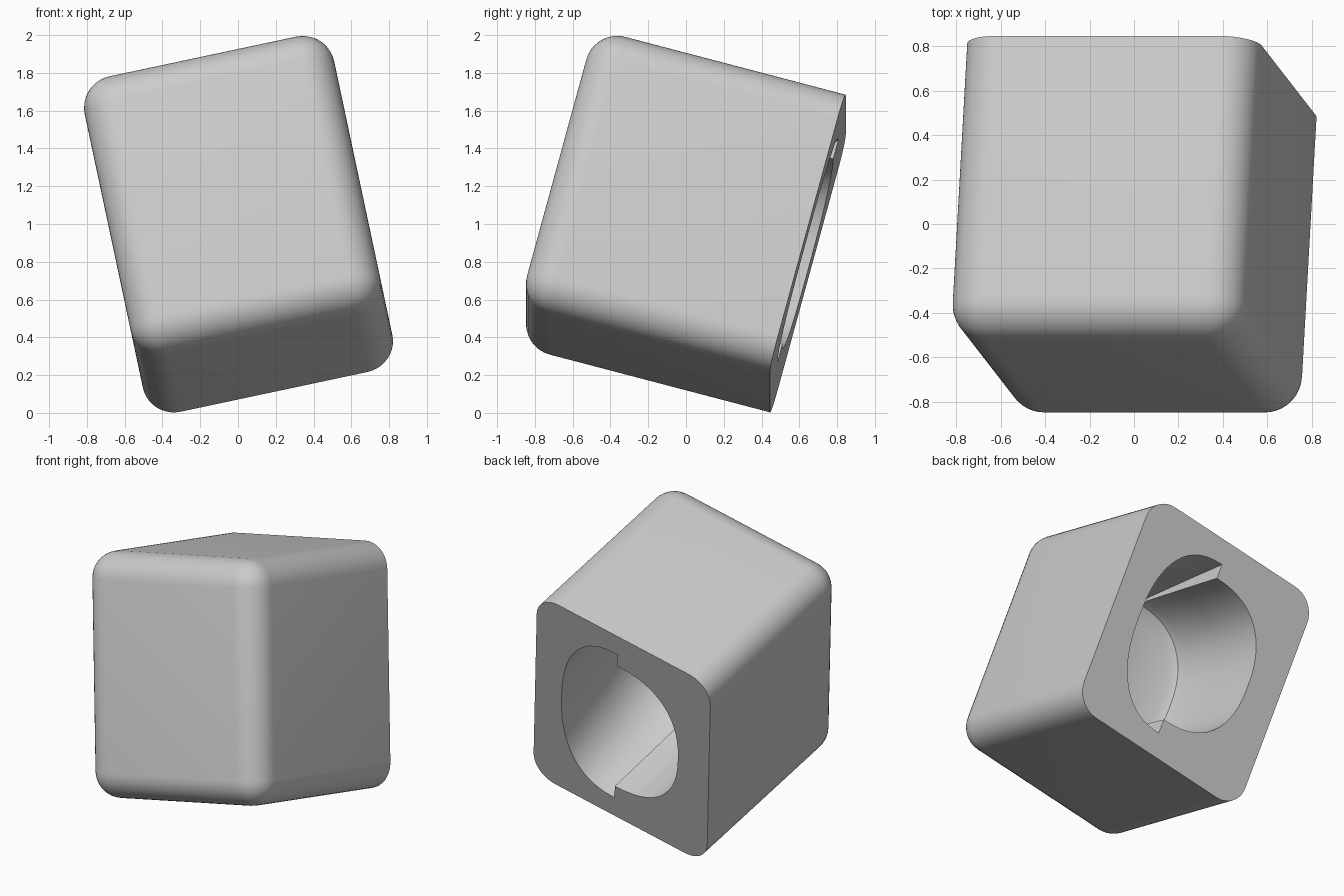
import bpy, bmesh, math
from mathutils import Matrix, Vector

cube = bpy.data.objects.get("Cube")
if cube:
    bpy.data.objects.remove(cube)

WIDTH, DEPTH, HEIGHT, RADIUS = 1.35, 1.377, 1.55, 0.17

# One plain grey material
grey = bpy.data.materials.new("plain_grey")
grey.use_nodes = True
colour = (0.6, 0.6, 0.6, 1)
grey.diffuse_color = colour
grey.node_tree.nodes["Principled BSDF"].inputs["Base Color"].default_value = colour

# The whole block leans back and to one side
tilt = Matrix.Rotation(math.radians(-12), 4, "Y") @ Matrix.Rotation(math.radians(-15), 4, "X")
placement = tilt @ Matrix.Translation((0.21, -0.277, 0.957))


def make_object(name, bm):
    bmesh.ops.recalc_face_normals(bm, faces=bm.faces)
    mesh = bpy.data.meshes.new(name)
    bm.to_mesh(mesh)
    bm.free()
    mesh.materials.append(grey)
    obj = bpy.data.objects.new(name, mesh)
    bpy.context.collection.objects.link(obj)
    obj.matrix_world = placement
    return obj


# Block: every edge rounded except those around the flat back
bm = bmesh.new()
bmesh.ops.create_cube(bm, size=1)
bmesh.ops.scale(bm, vec=(WIDTH, DEPTH, HEIGHT), verts=bm.verts)
rounded = [e for e in bm.edges if not all(v.co.y > 0 for v in e.verts)]
bmesh.ops.bevel(bm, geom=rounded, offset=RADIUS, segments=10, profile=0.5, affect="EDGES")
body = make_object("block_body", bm)


def half_outline(side, wide, tall, power=2.4, steps=28):
    """Half of a soft squarish oval, from top to bottom or back up."""
    points = []
    for i in range(steps + 1):
        a = math.pi * i / steps
        s, c = max(math.sin(a), 0), math.cos(a)
        x = side * wide * s ** (2 / power)
        z = side * tall * math.copysign(abs(c) ** (2 / power), c)
        points.append((x, z))
    return points


# Socket: two unequal halves that merge into one oval further in
def ring(bm, depth, left, right):
    outline = half_outline(1, *left) + half_outline(-1, *right)
    return [bm.verts.new((x + 0.045, DEPTH / 2 - depth, z)) for x, z in outline]


levels = [
    (-0.1, (0.42, 0.635), (0.48, 0.525)),
    (0.0, (0.425, 0.62), (0.48, 0.52)),
    (0.4, (0.46, 0.57), (0.475, 0.51)),
    (0.74, (0.47, 0.525), (0.465, 0.5)),
    (0.80, (0.45, 0.5), (0.45, 0.48)),
    (0.83, (0.40, 0.45), (0.40, 0.43)),
]
bm = bmesh.new()
rings = [ring(bm, *level) for level in levels]
for a, b in zip(rings, rings[1:]):
    for i in range(len(a)):
        j = (i + 1) % len(a)
        bm.faces.new((a[i], a[j], b[j], b[i]))
bm.faces.new(rings[0])
bm.faces.new(rings[-1])
cutter = make_object("socket_cutter", bm)
cutter.hide_render = True

cut = body.modifiers.new("socket", "BOOLEAN")
cut.operation, cut.solver, cut.object = "DIFFERENCE", "EXACT", cutter

# Bake the cut, then shade smooth with sharp rims
bpy.context.view_layer.objects.active = body
body.select_set(True)
bpy.ops.object.modifier_apply(modifier="socket")
bpy.data.objects.remove(cutter)
bpy.ops.object.shade_smooth_by_angle(angle=math.radians(35))
